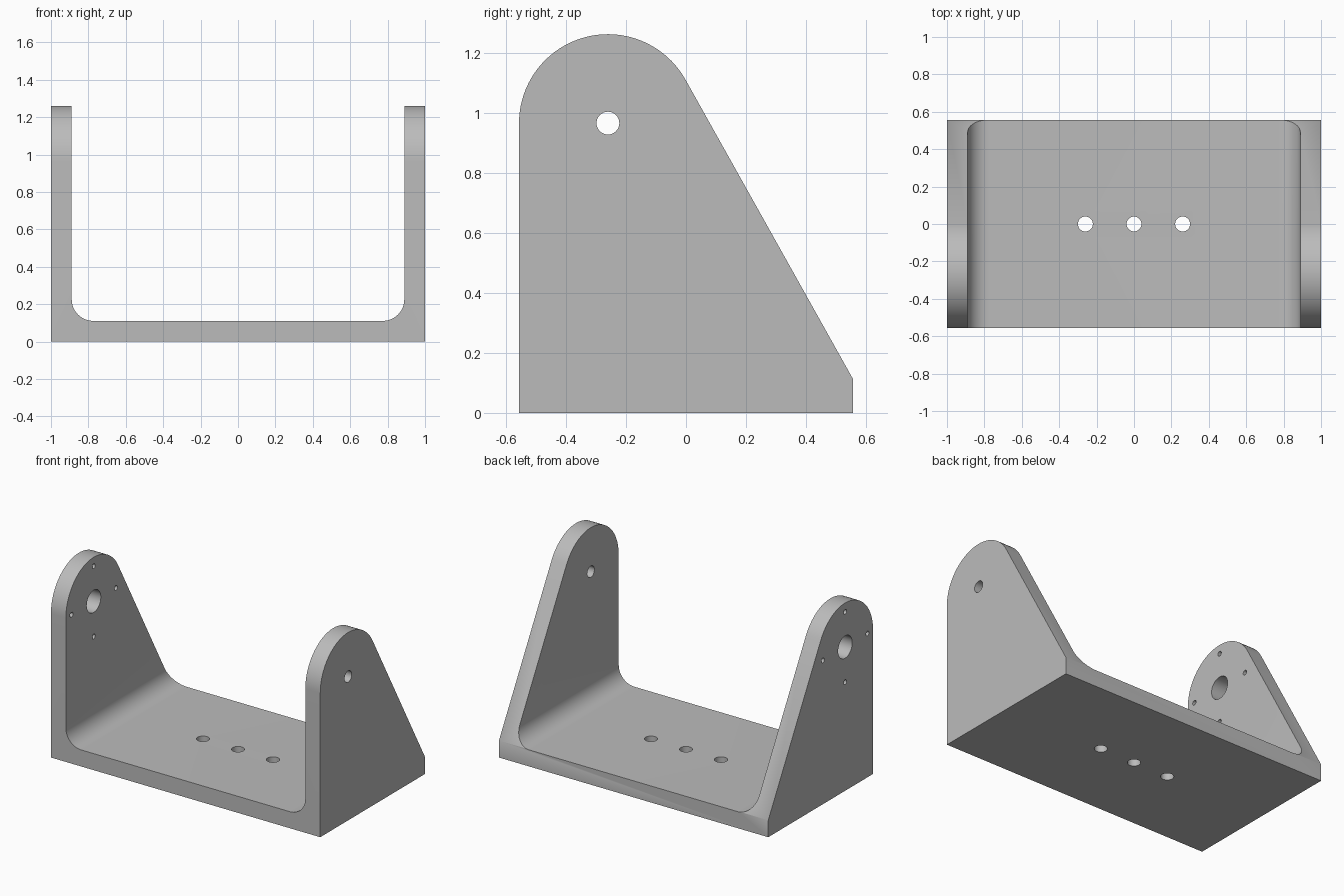
import bpy, bmesh, math
from mathutils import Vector

if "Cube" in bpy.data.objects:
    bpy.data.objects.remove(bpy.data.objects["Cube"], do_unlink=True)

HALF_W, HALF_D, THICK, FILLET = 1.0, 0.556, 0.111, 0.115
PIVOT_Y, PIVOT_Z, ROUND = -0.26, 0.965, 0.296

grey = bpy.data.materials.new("plain grey")
grey.use_nodes = True
colour = (0.5, 0.5, 0.5, 1)
grey.diffuse_color = colour
grey.node_tree.nodes["Principled BSDF"].inputs["Base Color"].default_value = colour


def arc(cx, cy, r, start, end, steps):
    """Points along an arc, angles in radians."""
    angles = [start + (end - start) * i / steps for i in range(steps + 1)]
    return [(cx + r * math.cos(a), cy + r * math.sin(a)) for a in angles]


def prism(name, points, axis, low, high):
    """Extrude a 2D outline along the given axis (0 = x, 1 = y, 2 = z)."""
    bm = bmesh.new()
    verts = []
    for a, b in points:
        co = [a, b]
        co.insert(axis, low)
        verts.append(bm.verts.new(co))
    face = bm.faces.new(verts)
    grown = bmesh.ops.extrude_face_region(bm, geom=[face])["geom"]
    shift = Vector((0, 0, 0))
    shift[axis] = high - low
    bmesh.ops.translate(bm, vec=shift, verts=[g for g in grown if isinstance(g, bmesh.types.BMVert)])
    bmesh.ops.recalc_face_normals(bm, faces=bm.faces)
    mesh = bpy.data.meshes.new(name)
    bm.to_mesh(mesh)
    bm.free()
    mesh.materials.append(grey)
    obj = bpy.data.objects.new(name, mesh)
    bpy.context.collection.objects.link(obj)
    return obj


def cut(target, cutter, operation):
    """Apply a boolean and discard the cutter."""
    cutter.hide_render = True
    mod = target.modifiers.new("cut", "BOOLEAN")
    mod.operation, mod.object, mod.solver = operation, cutter, "EXACT"
    bpy.ops.object.select_all(action="DESELECT")
    bpy.context.view_layer.objects.active = target
    target.select_set(True)
    bpy.ops.object.modifier_apply(modifier=mod.name)
    bpy.data.objects.remove(cutter, do_unlink=True)


def drill(target, a, b, radius, axis, low, high):
    outline = arc(a, b, radius, 0, math.tau, 32)[:-1]
    cut(target, prism("drill", outline, axis, low, high), "DIFFERENCE")


# U-shaped channel with filleted inner corners
inner = HALF_W - THICK
cx, cz = inner - FILLET, THICK + FILLET
right_fillet = arc(cx, cz, FILLET, 0, -math.pi / 2, 12)
left_fillet = [(-x, z) for x, z in reversed(right_fillet)]
channel = [(-HALF_W, 0), (HALF_W, 0), (HALF_W, 1.5), (inner, 1.5)]
channel += right_fillet + left_fillet + [(-inner, 1.5), (-HALF_W, 1.5)]
bracket = prism("bracket", channel, 1, -0.8, 0.8)

# Side outline: rounded top running tangentially into the sloped rear edge
heel = THICK + 0.002
dy, dz = HALF_D - PIVOT_Y, heel - PIVOT_Z
tangent = math.atan2(dz, dy) + math.acos(ROUND / math.hypot(dy, dz))
outline = [(-HALF_D, -0.2), (HALF_D, -0.2), (HALF_D, heel)]
outline += arc(PIVOT_Y, PIVOT_Z, ROUND, tangent, math.pi, 40)
cut(bracket, prism("side_outline", outline, 0, -1.2, 1.2), "INTERSECT")

# Mounting holes in the base
for x in (-0.26, 0, 0.26):
    drill(bracket, x, 0, 0.04, 2, -0.1, 0.3)

# Small pivot hole in the left wall
drill(bracket, PIVOT_Y, PIVOT_Z, 0.038, 0, 0.7, 1.2)

# Large shaft hole and four screw holes in the right wall
drill(bracket, PIVOT_Y, PIVOT_Z, 0.075, 0, -1.2, -0.7)
for y, z in arc(PIVOT_Y, PIVOT_Z, 0.236, 0, math.tau, 4)[:-1]:
    drill(bracket, y, z, 0.016, 0, -1.2, -0.7)

bpy.ops.object.shade_smooth_by_angle(angle=math.radians(30))
